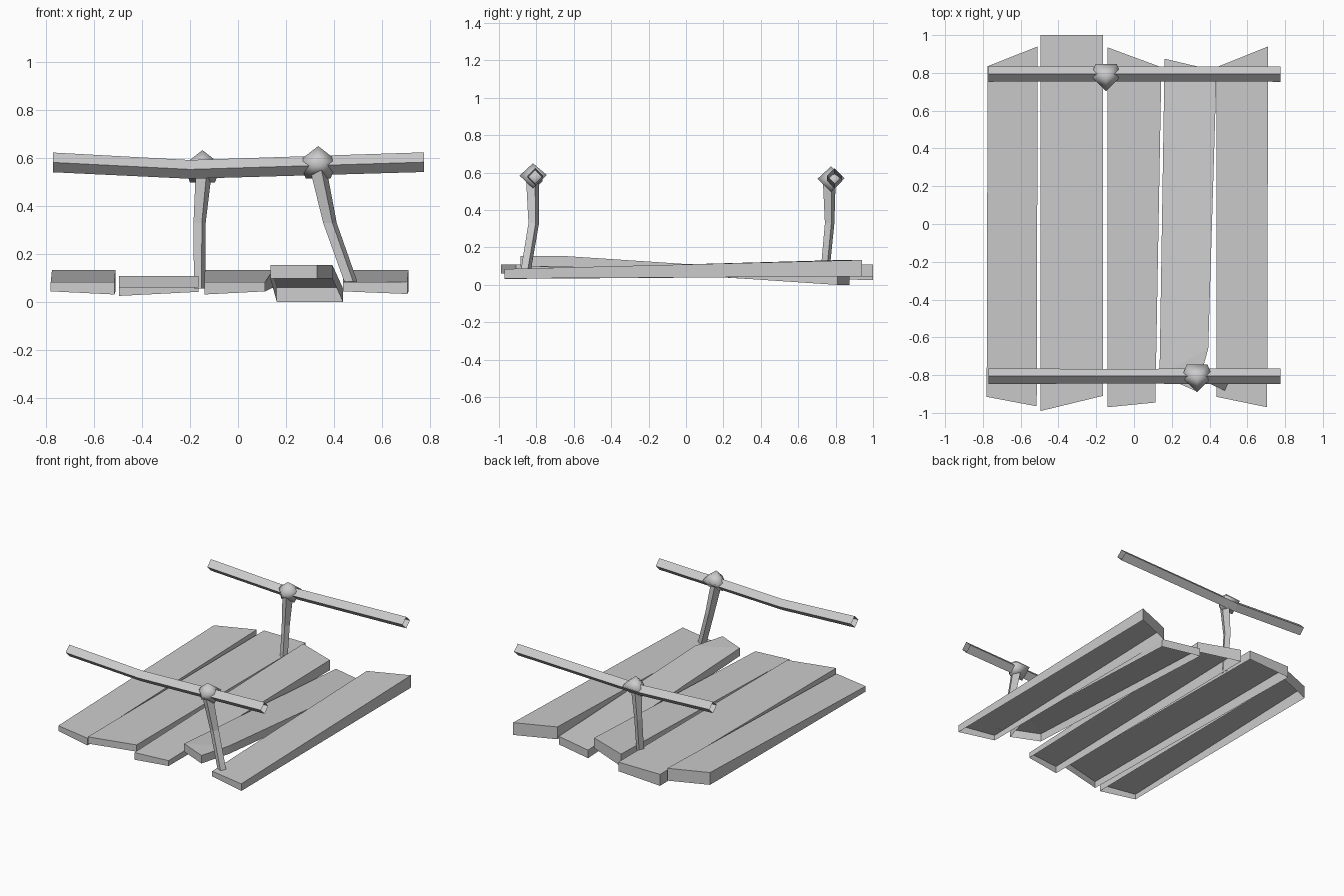
import bpy, bmesh, math
from mathutils import Vector

if "Cube" in bpy.data.objects:
    bpy.data.objects.remove(bpy.data.objects["Cube"])

grey = bpy.data.materials.new("plain_grey")
grey.diffuse_color = (0.6, 0.6, 0.6, 1)
grey.use_nodes = True
grey.node_tree.nodes["Principled BSDF"].inputs["Base Color"].default_value = grey.diffuse_color


def finish(bm, name, smooth=False):
    bmesh.ops.recalc_face_normals(bm, faces=bm.faces)
    mesh = bpy.data.meshes.new(name)
    for f in bm.faces:
        f.smooth = smooth
    bm.to_mesh(mesh)
    bm.free()
    mesh.materials.append(grey)
    obj = bpy.data.objects.new(name, mesh)
    bpy.context.collection.objects.link(obj)
    return obj


def plank(name, corners):
    """Top board with a skirt, open underneath. Corners: (x, y, z bottom, z top)."""
    bm = bmesh.new()
    low = [bm.verts.new((x, y, b)) for x, y, b, t in corners]
    top = [bm.verts.new((x, y, t)) for x, y, b, t in corners]
    n = len(corners)
    if n == 4:
        bm.faces.new(top)
    else:  # raised nose with a chipped corner
        bm.faces.new(top[:3])
        bm.faces.new([top[0]] + top[2:])
    for i in range(n):
        j = (i + 1) % n
        bm.faces.new((low[i], low[j], top[j], top[i]))
    return finish(bm, name)


def bar(name, path, u, v):
    """Open four-sided tube with a diamond section. Path: (x, y, z, radius)."""
    bm = bmesh.new()
    u, v = Vector(u), Vector(v)
    rings = []
    for x, y, z, r in path:
        c = Vector((x, y, z))
        rings.append([bm.verts.new(c + d * r) for d in (u, v, -u, -v)])
    for a, b in zip(rings, rings[1:]):
        for i in range(4):
            j = (i + 1) % 4
            bm.faces.new((a[i], a[j], b[j], b[i]))
    return finish(bm, name)


def knob(name, centre):
    """Rounded wooden joint, pointed at the front and top."""
    bm = bmesh.new()
    pts = [(0, -0.072, 0), (0, 0, 0.066)]
    for s in (-1, 1):
        pts += [(s * 0.08, 0.008, 0.004), (s * 0.056, 0.073, 0.004), (s * 0.052, 0, -0.068)]
    for p in pts:
        bm.verts.new(Vector(p) + Vector(centre))
    bmesh.ops.convex_hull(bm, input=bm.verts)
    return finish(bm, name, True)


# Deck planks
plank("plank_1", [(-0.78, -0.915, 0.045, 0.083), (-0.515, -0.965, 0.032, 0.083),
                  (-0.51, 0.94, 0.045, 0.133), (-0.775, 0.835, 0.045, 0.133)])
plank("plank_2", [(-0.495, -0.99, 0.06, 0.108), (-0.165, -0.91, 0.06, 0.108),
                  (-0.165, 1.0, 0.043, 0.108), (-0.495, 1.0, 0.026, 0.108)])
plank("plank_3", [(-0.14, -0.97, 0.032, 0.083), (0.113, -0.945, 0.045, 0.083),
                  (0.145, 0.83, 0.06, 0.133), (-0.14, 0.935, 0.045, 0.133)])
plank("plank_4", [(0.135, -0.80, 0.098, 0.155), (0.33, -0.885, 0.098, 0.155),
                  (0.393, -0.66, 0.098, 0.155), (0.437, 0.81, 0.0, 0.058),
                  (0.162, 0.875, 0.0, 0.058)])
plank("plank_5", [(0.437, -0.915, 0.045, 0.083), (0.705, -0.97, 0.034, 0.085),
                  (0.71, 0.94, 0.045, 0.133), (0.437, 0.83, 0.045, 0.133)])

# Slightly sagging handrails
for name, y in (("front_rail", -0.806), ("back_rail", 0.794)):
    bar(name, [(-0.77, y, 0.582, 0.041), (-0.2, y, 0.553, 0.039), (0.775, y, 0.583, 0.041)],
        (0, 1, 0), (0, 0, 1))

# Bent posts
c, s = math.cos(math.radians(20)), math.sin(math.radians(20))
bar("front_post", [(0.47, -0.855, 0.085, 0.029), (0.383, -0.814, 0.33, 0.03),
                   (0.333, -0.82, 0.56, 0.037)], (c, s, 0), (-s, c, 0))
bar("back_post", [(-0.16, 0.742, 0.057, 0.025), (-0.16, 0.768, 0.33, 0.027),
                  (-0.142, 0.766, 0.55, 0.036)], (c, s, 0), (-s, c, 0))

# Joints between posts and rails
knob("front_knob", (0.334, -0.818, 0.584))
knob("back_knob", (-0.148, 0.775, 0.567))
